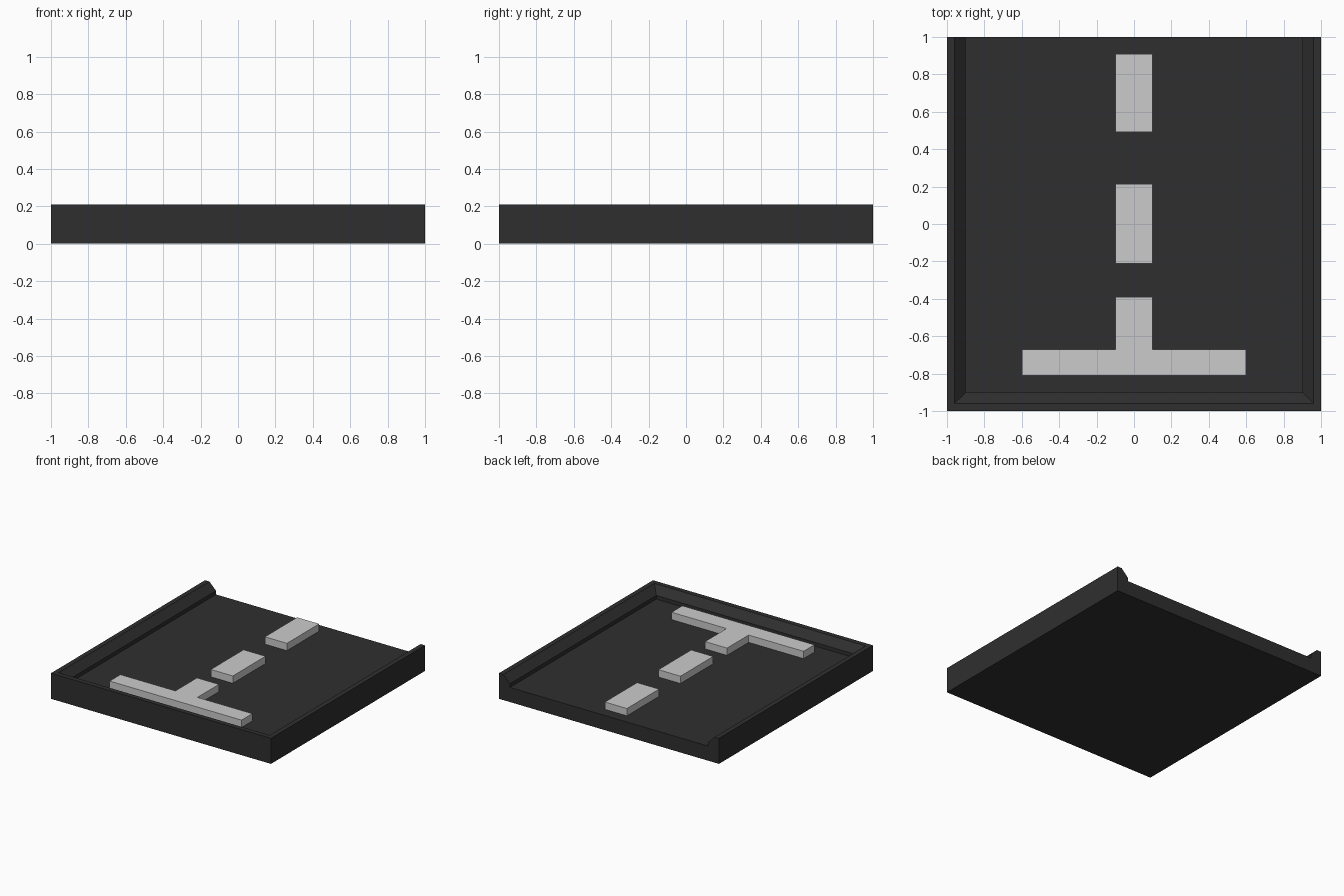
import bpy, bmesh

if "Cube" in bpy.data.objects:
    bpy.data.objects.remove(bpy.data.objects["Cube"])


def material(name, v):
    m = bpy.data.materials.new(name)
    m.diffuse_color = (v, v, v, 1)
    m.use_nodes = True
    m.node_tree.nodes["Principled BSDF"].inputs["Base Color"].default_value = m.diffuse_color
    return m


def finish(name, bm, mat):
    bmesh.ops.recalc_face_normals(bm, faces=bm.faces)
    mesh = bpy.data.meshes.new(name)
    bm.to_mesh(mesh)
    bm.free()
    mesh.materials.append(mat)
    ob = bpy.data.objects.new(name, mesh)
    bpy.context.collection.objects.link(ob)
    return ob


def plate(name, outline, z0, z1, mat):
    """Extrude a flat outline from z0 up to z1."""
    bm = bmesh.new()
    low = [bm.verts.new((x, y, z0)) for x, y in outline]
    high = [bm.verts.new((x, y, z1)) for x, y in outline]
    bm.faces.new(low)
    bm.faces.new(high)
    n = len(outline)
    for i in range(n):
        j = (i + 1) % n
        bm.faces.new((low[i], low[j], high[j], high[i]))
    return finish(name, bm, mat)


asphalt = material("asphalt_dark_grey", 0.028)
paint = material("marking_light_grey", 0.60)

# Road tray: curb profile (inward offset, height) swept round three sides, open at the back
FLOOR = 0.12
profile = [(0, 0), (0, 0.21), (0.04, 0.21), (0.10, 0.15), (0.10, FLOOR)]
bm = bmesh.new()
stations = []
for sx, back in ((-1, True), (-1, False), (1, False), (1, True)):
    stations.append([bm.verts.new((sx * (1 - d), 1 if back else d - 1, z)) for d, z in profile])
for a, b in zip(stations, stations[1:]):
    for i in range(len(profile) - 1):
        bm.faces.new((a[i], a[i + 1], b[i + 1], b[i]))
bm.faces.new([s[-1] for s in stations])            # road surface
bm.faces.new([s[0] for s in stations])             # underside
bm.faces.new(stations[0] + stations[3][::-1])      # open back end
finish("road_tray", bm, asphalt)

# Raised lane dashes
TOP = 0.18
for name, y0, y1 in (("middle_dash", -0.21, 0.215), ("back_dash", 0.492, 0.91)):
    plate(name, [(-0.1, y0), (0.1, y0), (0.1, y1), (-0.1, y1)], FLOOR, TOP, paint)

# Stop line joined to the last dash, as one T shape
half = [(0.6, -0.81), (0.6, -0.67), (0.1, -0.67), (0.1, -0.39)]
plate("stop_line", half + [(-x, y) for x, y in reversed(half)], FLOOR, TOP, paint)
